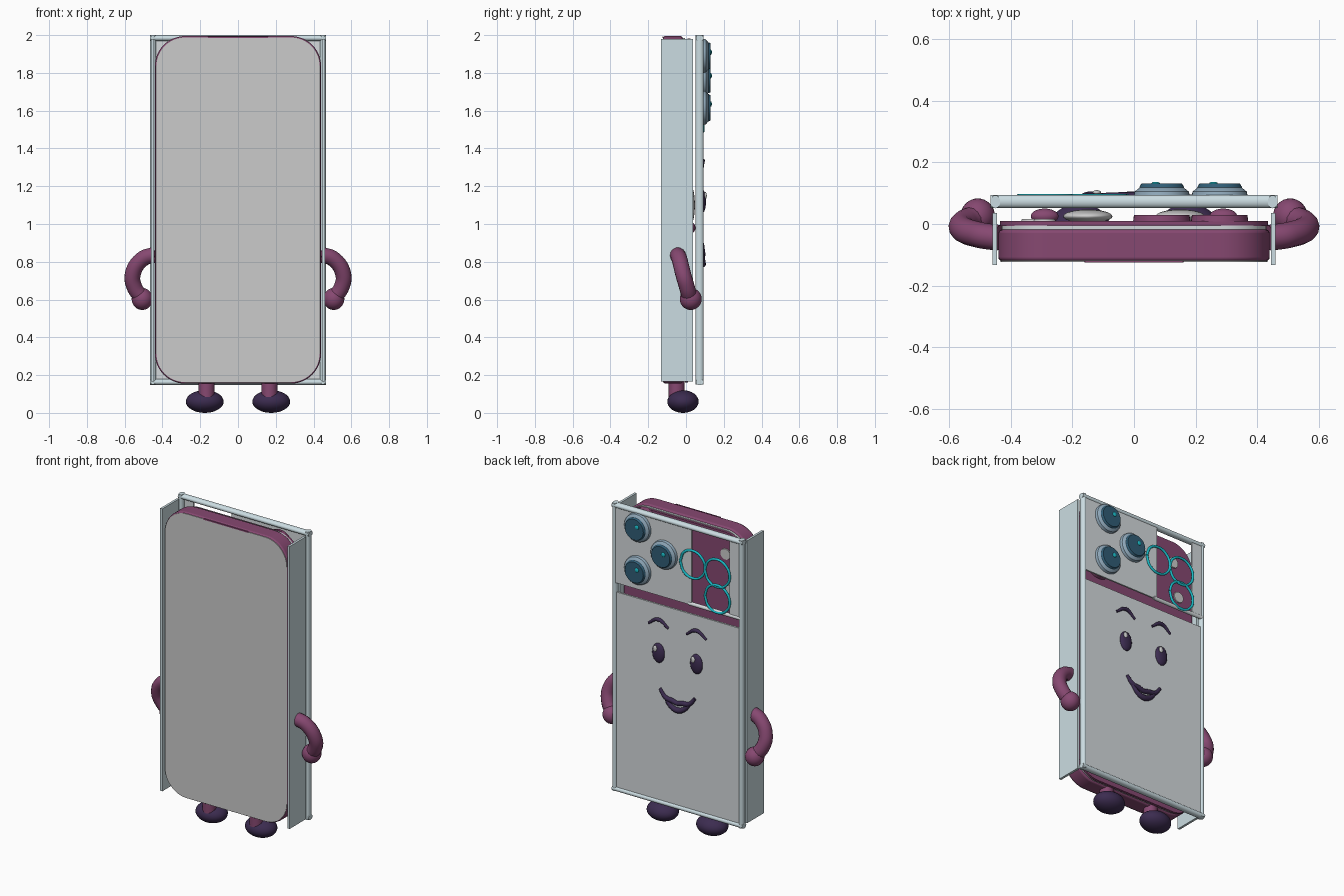
import bpy, bmesh, math
from mathutils import Matrix, Vector

if "Cube" in bpy.data.objects:
    bpy.data.objects.remove(bpy.data.objects["Cube"])


def material(name, rgb):
    m = bpy.data.materials.new(name)
    m.diffuse_color = (*rgb, 1)
    m.use_nodes = True
    m.node_tree.nodes["Principled BSDF"].inputs["Base Color"].default_value = m.diffuse_color
    return m


PLUM = material("plum", (0.24, 0.065, 0.165))
SILVER = material("silver", (0.60, 0.72, 0.76))
PLATE = material("plate", (0.66, 0.70, 0.72))
DARK = material("dark_violet", (0.045, 0.025, 0.08))
TEAL = material("teal", (0.01, 0.48, 0.55))
RIM = material("lens_rim", (0.28, 0.40, 0.50))
GLASS = material("lens_glass", (0.03, 0.11, 0.18))
WHITE = material("white", (0.85, 0.85, 0.85))


def finish(ob, name, mat, smooth=True):
    ob.name = name
    if mat:
        ob.data.materials.append(mat)
    if smooth and ob.type == 'MESH':
        bpy.ops.object.select_all(action='DESELECT')
        ob.select_set(True)
        bpy.context.view_layer.objects.active = ob
        bpy.ops.object.shade_smooth_by_angle(angle=math.radians(40))
    return ob


def from_bmesh(name, bm, mat):
    bmesh.ops.recalc_face_normals(bm, faces=bm.faces)
    me = bpy.data.meshes.new(name)
    bm.to_mesh(me)
    bm.free()
    ob = bpy.data.objects.new(name, me)
    bpy.context.collection.objects.link(ob)
    return finish(ob, name, mat)


def slab(name, x0, x1, z0, z1, y0, y1, r, mat, bevel=0):
    """Rounded rectangle in XZ, extruded along Y."""
    bm = bmesh.new()
    ring = []
    for cx, cz, a in ((x1 - r, z1 - r, 0), (x0 + r, z1 - r, 90),
                      (x0 + r, z0 + r, 180), (x1 - r, z0 + r, 270)):
        for i in range(13):
            t = math.radians(a + i * 7.5)
            ring.append(bm.verts.new((cx + r * math.cos(t), y0, cz + r * math.sin(t))))
    face = bm.faces.new(ring)
    ext = bmesh.ops.extrude_face_region(bm, geom=[face])
    for v in ext['geom']:
        if isinstance(v, bmesh.types.BMVert):
            v.co.y = y1
    ob = from_bmesh(name, bm, mat)
    if bevel:
        b = ob.modifiers.new("bevel", 'BEVEL')
        b.width, b.segments = bevel, 4
        b.angle_limit = math.radians(50)
    return ob


def box(name, x0, x1, y0, y1, z0, z1, mat):
    bm = bmesh.new()
    bmesh.ops.create_cube(bm, size=1, matrix=Matrix.LocRotScale(
        Vector(((x0 + x1) / 2, (y0 + y1) / 2, (z0 + z1) / 2)), None,
        Vector((x1 - x0, y1 - y0, z1 - z0))))
    return from_bmesh(name, bm, mat)


def ball(name, loc, radii, mat):
    bm = bmesh.new()
    bmesh.ops.create_uvsphere(bm, u_segments=32, v_segments=16, radius=1,
                              matrix=Matrix.LocRotScale(Vector(loc), None, Vector(radii)))
    return from_bmesh(name, bm, mat)


def disc(name, x, z, y0, y1, r0, r1, mat):
    """Cone frustum along +Y: radius r0 at y0, r1 at y1."""
    bm = bmesh.new()
    bmesh.ops.create_cone(bm, cap_ends=True, segments=40, radius1=r0, radius2=r1, depth=y1 - y0,
                          matrix=Matrix.Translation((x, (y0 + y1) / 2, z)) @ Matrix.Rotation(-math.pi / 2, 4, 'X'))
    return from_bmesh(name, bm, mat)


def rod(name, loc, length, axis, ra, rb, mat):
    """Rod along X or Z; ra is the radius across, rb the radius in Y."""
    bm = bmesh.new()
    bmesh.ops.create_cone(bm, cap_ends=True, segments=24, radius1=1, radius2=1, depth=length)
    bm.transform(Matrix.Diagonal((ra, rb, 1, 1)))
    if axis == 'X':
        bm.transform(Matrix.Rotation(math.pi / 2, 4, 'Y'))
    bm.transform(Matrix.Translation(loc))
    return from_bmesh(name, bm, mat)


def tube(name, pts, r, mat, taper=None):
    cu = bpy.data.curves.new(name, 'CURVE')
    cu.dimensions = '3D'
    cu.bevel_depth, cu.bevel_resolution, cu.resolution_u = r, 5, 8
    cu.use_fill_caps = True
    sp = cu.splines.new('BEZIER')
    sp.bezier_points.add(len(pts) - 1)
    for i, p in enumerate(pts):
        bp = sp.bezier_points[i]
        bp.co = p
        bp.handle_left_type = bp.handle_right_type = 'AUTO'
        bp.radius = taper[i] if taper else 1
    ob = bpy.data.objects.new(name, cu)
    bpy.context.collection.objects.link(ob)
    return finish(ob, name, mat)


# Phone body: main shell, light middle band, back cover, screen, earpiece
slab("phone_body", -0.44, 0.44, 0.155, 1.995, -0.12, -0.018, 0.16, PLUM, 0.012)
slab("phone_band", -0.43, 0.43, 0.165, 1.985, -0.02, -0.005, 0.15, PLATE)
slab("phone_back", -0.435, 0.435, 0.16, 1.98, -0.006, 0.01, 0.15, PLUM)
slab("screen", -0.433, 0.433, 0.162, 1.988, -0.123, -0.115, 0.153, None)
slab("earpiece", -0.16, 0.16, 1.984, 1.992, -0.125, -0.12, 0.003, PLUM)

# Outer frame of rods and side panels
for s, side in ((1, "right"), (-1, "left")):
    rod("frame_post_" + side, (s * 0.45, 0.072, 1.075), 1.85, 'Z', 0.016, 0.021, SILVER)
    box("side_panel_" + side, min(s * 0.445, s * 0.46), max(s * 0.445, s * 0.46),
        -0.133, 0.036, 0.165, 1.98, SILVER)
for z, n in ((1.984, "top"), (0.163, "bottom")):
    rod("frame_bar_" + n, (0, 0.073, z), 0.93, 'X', 0.016, 0.021, SILVER)

# Rear plates: camera plate, edge strip, short cross bar, face plate
box("camera_plate", -0.10, 0.44, 0.078, 0.088, 1.49, 1.985, PLATE)
box("edge_strip", -0.44, -0.37, 0.078, 0.088, 1.49, 1.985, PLATE)
rod("cross_bar", (-0.265, 0.082, 1.495), 0.37, 'X', 0.012, 0.012, PLATE)
box("face_plate", -0.44, 0.44, 0.072, 0.084, 0.165, 1.43, PLATE)

# Case lenses with matching camera bumps on the phone behind
for i, (x, z) in enumerate(((0.278, 1.89), (0.09, 1.765), (0.278, 1.615))):
    disc(f"lens_rim_{i}", x, z, 0.085, 0.105, 0.092, 0.088, RIM)
    disc(f"lens_collar_{i}", x, z, 0.105, 0.121, 0.088, 0.068, RIM)
    disc(f"lens_glass_{i}", x, z, 0.119, 0.131, 0.073, 0.066, GLASS)
    ball(f"lens_glint_{i}", (x - 0.02, 0.131, z + 0.02), (0.014, 0.006, 0.014), TEAL)
    disc(f"camera_bump_{i}", x, z, 0.008, 0.03, 0.093, 0.09, PLUM)

# Teal rings over the open corner
for i, (x, z) in enumerate(((-0.11, 1.755), (-0.285, 1.745), (-0.285, 1.58))):
    tube(f"ring_{i}", [(x + 0.088 * math.cos(a * math.pi / 4), 0.09, z + 0.088 * math.sin(a * math.pi / 4))
                       for a in range(9)], 0.008, TEAL)
for i, (x, z) in enumerate(((-0.29, 1.84), (-0.33, 1.62))):
    disc(f"flash_{i}", x, z, 0.008, 0.016, 0.036, 0.034, WHITE)

# Face on the plate, plus the phone's own eyes and cheeks behind it
for s, side in ((1, "right"), (-1, "left")):
    ex = s * 0.135
    ball("eye_" + side, (ex, 0.086, 1.12), (0.043, 0.02, 0.063), DARK)
    ball("eye_glint_" + side, (ex + 0.014, 0.102, 1.15), (0.014, 0.008, 0.02), WHITE)
    tube("brow_" + side, [(ex - 0.07, 0.086, 1.295), (ex, 0.088, 1.335), (ex + 0.07, 0.086, 1.295)],
         0.012, DARK, (0.6, 1, 0.6))
    ball("inner_eye_" + side, (s * 0.15, 0.025, 1.1), (0.08, 0.022, 0.1), WHITE)
    ball("inner_cheek_" + side, (s * 0.29, 0.025, 0.98), (0.045, 0.025, 0.03), PLUM)
tube("upper_lip", [(-0.125, 0.086, 0.895), (-0.085, 0.088, 0.85), (-0.035, 0.088, 0.84), (0, 0.088, 0.832),
                   (0.035, 0.088, 0.84), (0.085, 0.088, 0.85), (0.125, 0.086, 0.895)],
     0.014, DARK, (0.7, 1, 1.1, 1, 1.1, 1, 0.7))
tube("lower_lip", [(-0.09, 0.087, 0.85), (-0.045, 0.088, 0.803), (0, 0.088, 0.788),
                   (0.045, 0.088, 0.803), (0.09, 0.087, 0.85)], 0.015, DARK, (0.6, 1, 1.2, 1, 0.6))

# Arms, hands, legs and shoes
for s, side in ((1, "right"), (-1, "left")):
    tube("arm_" + side, [(s * 0.44, -0.045, 0.838), (s * 0.505, -0.035, 0.815), (s * 0.557, -0.015, 0.735),
                         (s * 0.548, 0.005, 0.665), (s * 0.51, 0.02, 0.61)], 0.042, PLUM)
    ball("hand_" + side, (s * 0.507, 0.025, 0.603), (0.056, 0.058, 0.058), PLUM)
    rod("leg_" + side, (s * 0.167, -0.05, 0.12), 0.14, 'Z', 0.042, 0.042, PLUM)
    ball("shoe_" + side, (s * 0.176, -0.016, 0.06), (0.1, 0.083, 0.06), DARK)
